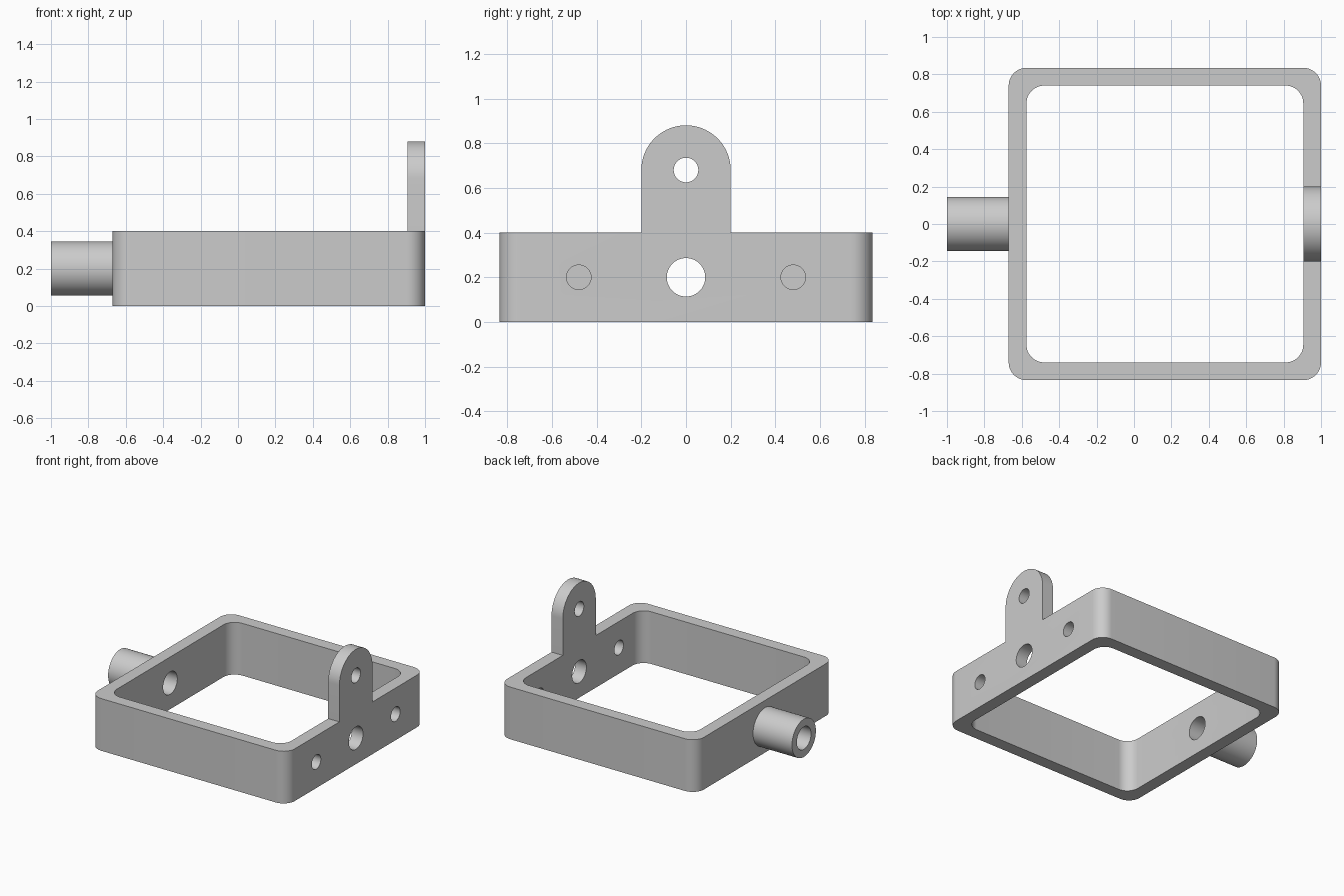
import bpy, bmesh, math
from mathutils import Vector

old = bpy.data.objects.get("Cube")
if old:
    bpy.data.objects.remove(old, do_unlink=True)

WALL = 0.095            # wall thickness and corner radius
LEFT, RIGHT = -0.67, 1.0
HALF = 0.835            # half depth of the frame
HEIGHT = 0.4
MID = HEIGHT / 2

grey = bpy.data.materials.new("plain grey")
grey.use_nodes = True
grey.diffuse_color = (0.6, 0.6, 0.6, 1)
grey.node_tree.nodes["Principled BSDF"].inputs["Base Color"].default_value = (0.6, 0.6, 0.6, 1)


def arc(cx, cy, r, start, end, steps):
    """Points on an arc, angles in degrees."""
    return [(cx + r * math.cos(a), cy + r * math.sin(a))
            for a in (math.radians(start + (end - start) * i / steps) for i in range(steps + 1))]


def rounded_rect(x0, x1, half, r):
    pts = []
    for i, (cx, cy) in enumerate([(x1 - r, half - r), (x0 + r, half - r),
                                  (x0 + r, r - half), (x1 - r, r - half)]):
        pts += arc(cx, cy, r, 90 * i, 90 * i + 90, 12)
    return pts


def prism(name, profile, axis, start, end):
    """Extrude a closed profile along x (profile in y, z) or z (profile in x, y)."""
    place = (lambda p: Vector((start, *p))) if axis == "x" else (lambda p: Vector((*p, start)))
    shift = Vector((end - start, 0, 0)) if axis == "x" else Vector((0, 0, end - start))
    bm = bmesh.new()
    face = bm.faces.new([bm.verts.new(place(p)) for p in profile])
    out = bmesh.ops.extrude_face_region(bm, geom=[face])
    bmesh.ops.translate(bm, vec=shift, verts=[g for g in out["geom"] if isinstance(g, bmesh.types.BMVert)])
    bmesh.ops.recalc_face_normals(bm, faces=bm.faces)
    mesh = bpy.data.meshes.new(name)
    bm.to_mesh(mesh)
    bm.free()
    mesh.materials.append(grey)
    obj = bpy.data.objects.new(name, mesh)
    bpy.context.collection.objects.link(obj)
    return obj


def rod(name, y, z, r, x0, x1):
    return prism(name, arc(y, z, r, 0, 360, 64)[:-1], "x", x0, x1)


def combine(body, tool, operation):
    """Boolean the tool into the body and discard the tool."""
    mod = body.modifiers.new(operation.lower(), "BOOLEAN")
    mod.object, mod.operation, mod.solver = tool, operation, "EXACT"
    bpy.context.view_layer.objects.active = body
    bpy.ops.object.modifier_apply(modifier=mod.name)
    bpy.data.objects.remove(tool, do_unlink=True)


# Square ring with rounded corners
frame = prism("bracket_frame", rounded_rect(LEFT, RIGHT, HALF, WALL), "z", 0, HEIGHT)
opening = prism("frame_opening", rounded_rect(LEFT + WALL, RIGHT - WALL, HALF - WALL, WALL), "z", -0.1, HEIGHT + 0.1)
combine(frame, opening, "DIFFERENCE")

# Upright lug with a round top, and a round boss on the opposite wall
lug_profile = [(-0.2, MID), (0.2, MID)] + arc(0, 0.68, 0.2, 0, 180, 40)
combine(frame, prism("lug", lug_profile, "x", RIGHT - WALL, RIGHT), "UNION")
combine(frame, rod("boss", 0, MID, 0.145, -1, LEFT + WALL / 2), "UNION")

# Bore through boss and both walls, lug hole, and two side holes
combine(frame, rod("bore", 0, MID, 0.086, -1.1, 1.1), "DIFFERENCE")
for y, z in [(0, 0.68), (-0.48, MID), (0.48, MID)]:
    combine(frame, rod("pin_hole", y, z, 0.055, 0.8, 1.1), "DIFFERENCE")

# Merge leftover flat seams, then smooth the round surfaces
bm = bmesh.new()
bm.from_mesh(frame.data)
bmesh.ops.remove_doubles(bm, verts=bm.verts, dist=0.0001)
bmesh.ops.dissolve_limit(bm, angle_limit=math.radians(0.5), verts=bm.verts, edges=bm.edges)
bm.to_mesh(frame.data)
bm.free()
bpy.ops.object.select_all(action="DESELECT")
frame.select_set(True)
bpy.context.view_layer.objects.active = frame
bpy.ops.object.shade_smooth_by_angle(angle=math.radians(30))
